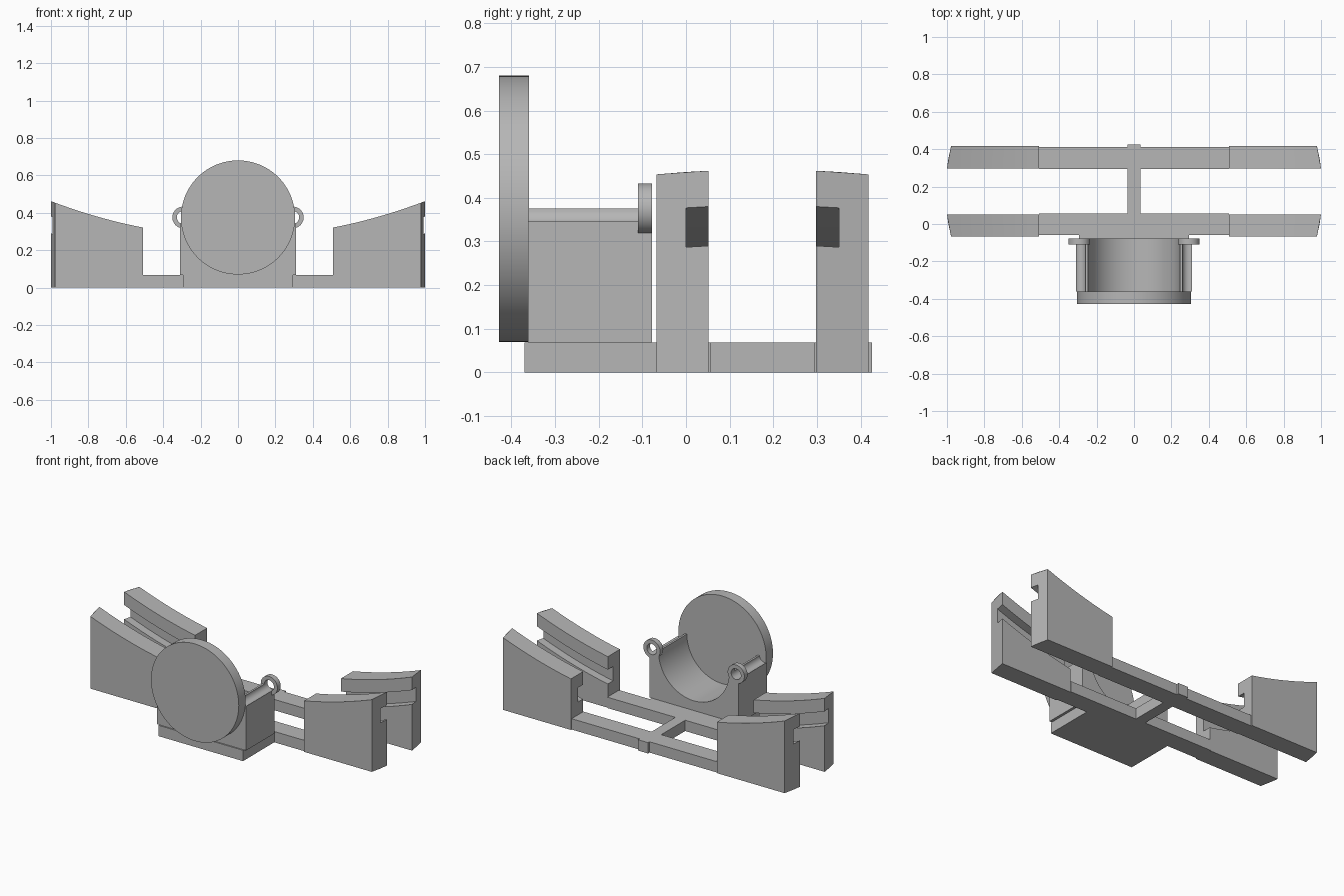
import bpy, bmesh
from math import sin, cos, sqrt, radians

if "Cube" in bpy.data.objects:
    bpy.data.objects.remove(bpy.data.objects["Cube"], do_unlink=True)

GREY = (0.47, 0.47, 0.47, 1)
mat = bpy.data.materials.new("plain grey")
mat.use_nodes = True
mat.diffuse_color = GREY
mat.node_tree.nodes["Principled BSDF"].inputs["Base Color"].default_value = GREY

MID_Y = 0.175          # symmetry line between the two tracks
AXIS_Z = 0.375         # height of disc, bore and ring centres
BASE_TOP = 0.068
RING_X = 0.293


def finish(name, bm):
    bmesh.ops.recalc_face_normals(bm, faces=bm.faces)
    mesh = bpy.data.meshes.new(name)
    bm.to_mesh(mesh)
    bm.free()
    mesh.materials.append(mat)
    ob = bpy.data.objects.new(name, mesh)
    bpy.context.collection.objects.link(ob)
    bpy.ops.object.select_all(action='DESELECT')
    bpy.context.view_layer.objects.active = ob
    ob.select_set(True)
    bpy.ops.object.shade_smooth_by_angle(angle=radians(30))
    return ob


def loft(name, sections, caps=True, closed=False):
    """Skin a list of matching closed cross-sections."""
    bm = bmesh.new()
    rings = [[bm.verts.new(p) for p in s] for s in sections]
    pairs = list(zip(rings, rings[1:]))
    if closed:
        pairs.append((rings[-1], rings[0]))
    for a, b in pairs:
        for i in range(len(a)):
            j = (i + 1) % len(a)
            bm.faces.new((a[i], a[j], b[j], b[i]))
    if caps:
        bm.faces.new(rings[0])
        bm.faces.new(rings[-1])
    return finish(name, bm)


def extrude_y(name, outline, y0, y1):
    return loft(name, [[(x, y, z) for x, z in outline] for y in (y0, y1)])


def box(name, x0, x1, y0, y1, z0, z1):
    return extrude_y(name, [(x0, z0), (x1, z0), (x1, z1), (x0, z1)], y0, y1)


def arc(cx, cz, r, a0, a1, n):
    return [(cx + r * cos(radians(a0 + (a1 - a0) * i / n)),
             cz + r * sin(radians(a0 + (a1 - a0) * i / n))) for i in range(n + 1)]


# Four grooved side walls with a rising curved top and rounded outer ends
def wall_top(x):
    return 0.272 + 0.19 * x * x


def wall(name, sx, back):
    # (y, drop below the curved top); None means on the ground
    profile = [(-0.068, None), (0, None), (0.052, None), (0.052, 0.172),
               (0, 0.172), (0, 0.082), (0.052, 0.082), (0.052, 0),
               (0, 0), (-0.068, 0)]
    steps = 20
    sections = []
    for i in range(steps + 1):
        ring = []
        for y, drop in profile:
            end = sqrt(1.0075 ** 2 - (y - MID_Y) ** 2)
            x = 0.507 + (end - 0.507) * i / steps
            z = 0 if drop is None else wall_top(x) - drop
            ring.append((sx * x, 2 * MID_Y - y if back else y, z))
        sections.append(ring)
    loft(name, sections)


for sx, side in ((1, "left"), (-1, "right")):
    wall("front_wall_" + side, sx, False)
    wall("back_wall_" + side, sx, True)

# Flat frame joining the walls
box("front_rail", -0.507, 0.507, -0.06, 0.057, 0, BASE_TOP)
box("back_rail", -0.507, 0.507, 0.294, 0.411, 0, BASE_TOP)
box("centre_rib", -0.034, 0.034, 0.05, 0.426, 0, BASE_TOP)
box("cradle_base", -0.294, 0.294, -0.37, -0.055, 0, BASE_TOP)

# Cradle with a round bore and a groove along the top of each side
half = [(0.31, BASE_TOP)] + arc(RING_X, AXIS_Z, 0.034, -60, -180, 12) + [(0.246, AXIS_Z)]
bore = arc(0, AXIS_Z, 0.246, 0, -180, 48)[1:-1]
outline = half + bore + [(-x, z) for x, z in reversed(half)]
extrude_y("cradle", outline, -0.362, -0.078)

# Front disc
extrude_y("front_disc", arc(0, AXIS_Z, 0.305, 0, 360, 96)[:-1], -0.428, -0.36)

# Rings at the back of the cradle
for sx, side in ((1, "left"), (-1, "right")):
    sections = []
    for r, y in ((0.058, -0.11), (0.058, -0.078), (0.034, -0.078), (0.034, -0.11)):
        sections.append([(x, y, z) for x, z in
                         arc(sx * RING_X, AXIS_Z, r, 0, 360, 40)[:-1]])
    loft("ring_" + side, sections, caps=False, closed=True)
